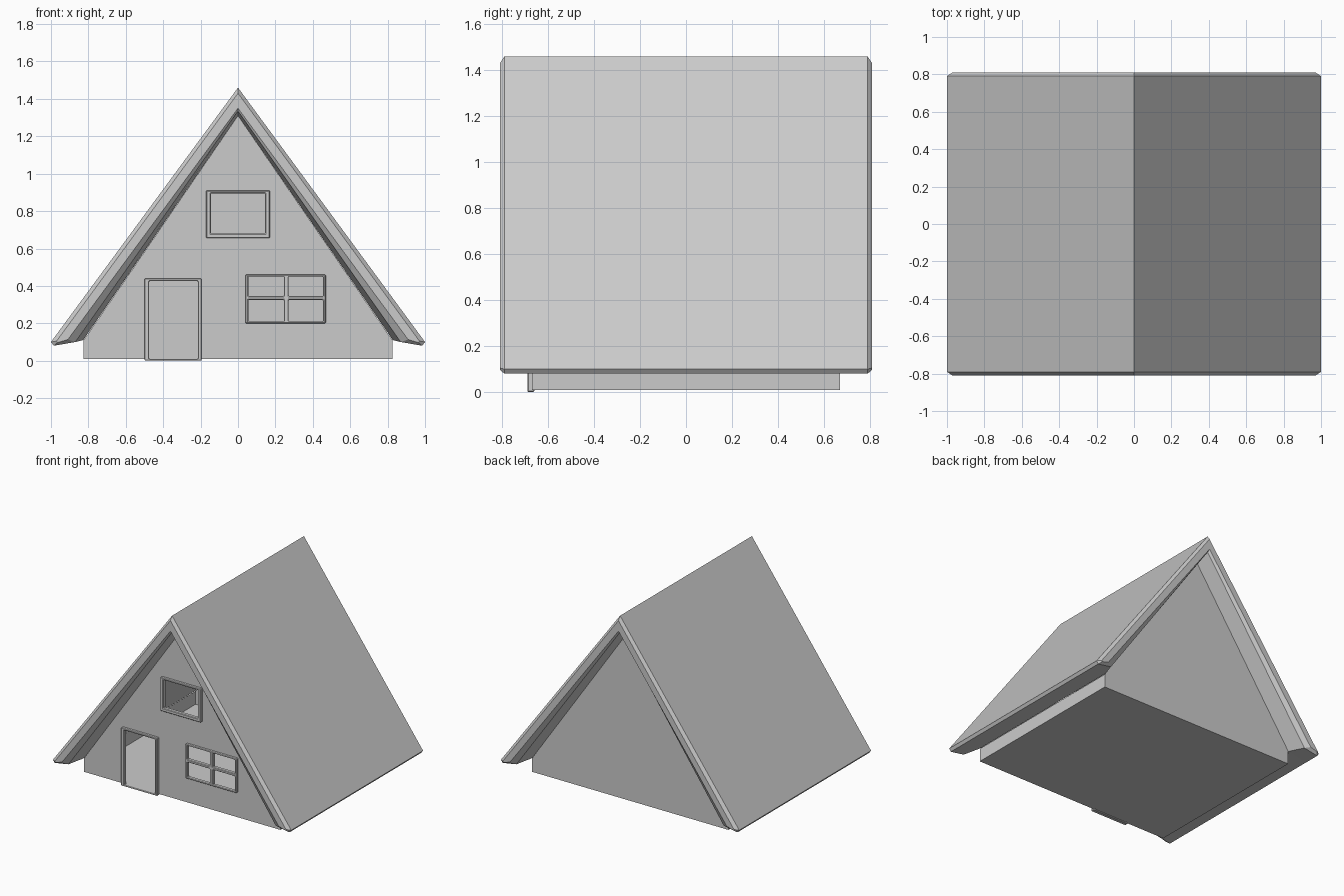
import bpy, bmesh
from mathutils import Vector

if "Cube" in bpy.data.objects:
    bpy.data.objects.remove(bpy.data.objects["Cube"])


def finish(bm, name):
    bmesh.ops.recalc_face_normals(bm, faces=bm.faces)
    me = bpy.data.meshes.new(name)
    bm.to_mesh(me)
    bm.free()
    ob = bpy.data.objects.new(name, me)
    bpy.context.collection.objects.link(ob)
    return ob


def rect(x0, x1, z0, z1):
    return [(x0, z0), (x1, z0), (x1, z1), (x0, z1)]


def panel(name, outline, y, holes=(), depth=0):
    """Flat upright sheet with rectangular openings, optionally thick."""
    bm = bmesh.new()
    bm.faces.new([bm.verts.new((x, y, z)) for x, z in outline])
    for x0, x1, z0, z1 in holes:
        for co, no in (((x0, 0, 0), (1, 0, 0)), ((x1, 0, 0), (1, 0, 0)),
                       ((0, 0, z0), (0, 0, 1)), ((0, 0, z1), (0, 0, 1))):
            geom = bm.verts[:] + bm.edges[:] + bm.faces[:]
            bmesh.ops.bisect_plane(bm, geom=geom, plane_co=co, plane_no=no, dist=1e-5)
    gone = []
    for f in bm.faces:
        c = f.calc_center_median()
        if any(x0 < c.x < x1 and z0 < c.z < z1 for x0, x1, z0, z1 in holes):
            gone.append(f)
    bmesh.ops.delete(bm, geom=gone, context='FACES')
    if depth:
        ext = bmesh.ops.extrude_face_region(bm, geom=bm.faces[:], use_keep_orig=True)
        moved = [v for v in ext["geom"] if isinstance(v, bmesh.types.BMVert)]
        bmesh.ops.translate(bm, verts=moved, vec=Vector((0, depth, 0)))
    ob = finish(bm, name)
    if depth:
        bev = ob.modifiers.new("edge_bevel", 'BEVEL')
        bev.width = 0.004
        bev.segments = 1
        bev.limit_method = 'ANGLE'
    return ob


# Gable walls
W, Y = 0.825, 0.67
gable = [(-W, 0.01), (W, 0.01), (W, 0.11), (0, 1.31), (-W, 0.11)]
door = (-0.475, -0.215, 0.01, 0.425)
attic = (-0.145, 0.145, 0.68, 0.895)
window = (0.055, 0.455, 0.21, 0.45)
panel("front_wall", gable, -Y, [door, attic, window])
panel("back_wall", gable, Y)

# Floor and low side walls
bm = bmesh.new()
prof = [(-W, 0.11), (-W, 0.01), (W, 0.01), (W, 0.11)]
a = [bm.verts.new((x, -Y, z)) for x, z in prof]
b = [bm.verts.new((x, Y, z)) for x, z in prof]
for i in range(3):
    bm.faces.new((a[i], a[i + 1], b[i + 1], b[i]))
finish(bm, "floor_and_side_walls")

# Roof: chevron sections with chamfered ends
# (outer apex, eave edge, eave underside, inner foot, inner apex)
tip = [(0, 1.43), (0.97, 0.105), (0.965, 0.097), (0.91, 0.113), (0, 1.35)]
rim = [(0, 1.46), (1, 0.10), (0.985, 0.08), (0.87, 0.10), (0, 1.335)]
mid = [(0, 1.46), (1, 0.10), (0.985, 0.08), (0.828, 0.11), (0, 1.31)]
bm = bmesh.new()
rings = []
for y, half in ((-0.81, tip), (-0.79, rim), (-Y, mid), (Y, mid), (0.79, rim), (0.81, tip)):
    loop = half + [(-x, z) for x, z in half[3:0:-1]]
    rings.append([bm.verts.new((x, y, z)) for x, z in loop])
for r, s in zip(rings, rings[1:]):
    for i in range(8):
        j = (i + 1) % 8
        bm.faces.new((r[i], r[j], s[j], s[i]))
for r in (rings[0], rings[-1]):
    bm.faces.new(r[:5])
    bm.faces.new(r[4:] + r[:1])
finish(bm, "roof")

# Door and window frames
panel("door_frame", rect(-0.50, -0.195, 0, 0.44), -0.69, [door], 0.03)
panel("attic_window_frame", rect(-0.17, 0.17, 0.655, 0.91), -0.69, [attic], 0.03)
panes = [(x0, x1, z0, z1) for x0, x1 in ((0.055, 0.245), (0.27, 0.455))
         for z0, z1 in ((0.21, 0.325), (0.345, 0.45))]
panel("lower_window_frame", rect(0.04, 0.47, 0.20, 0.46), -0.69, panes, 0.03)
